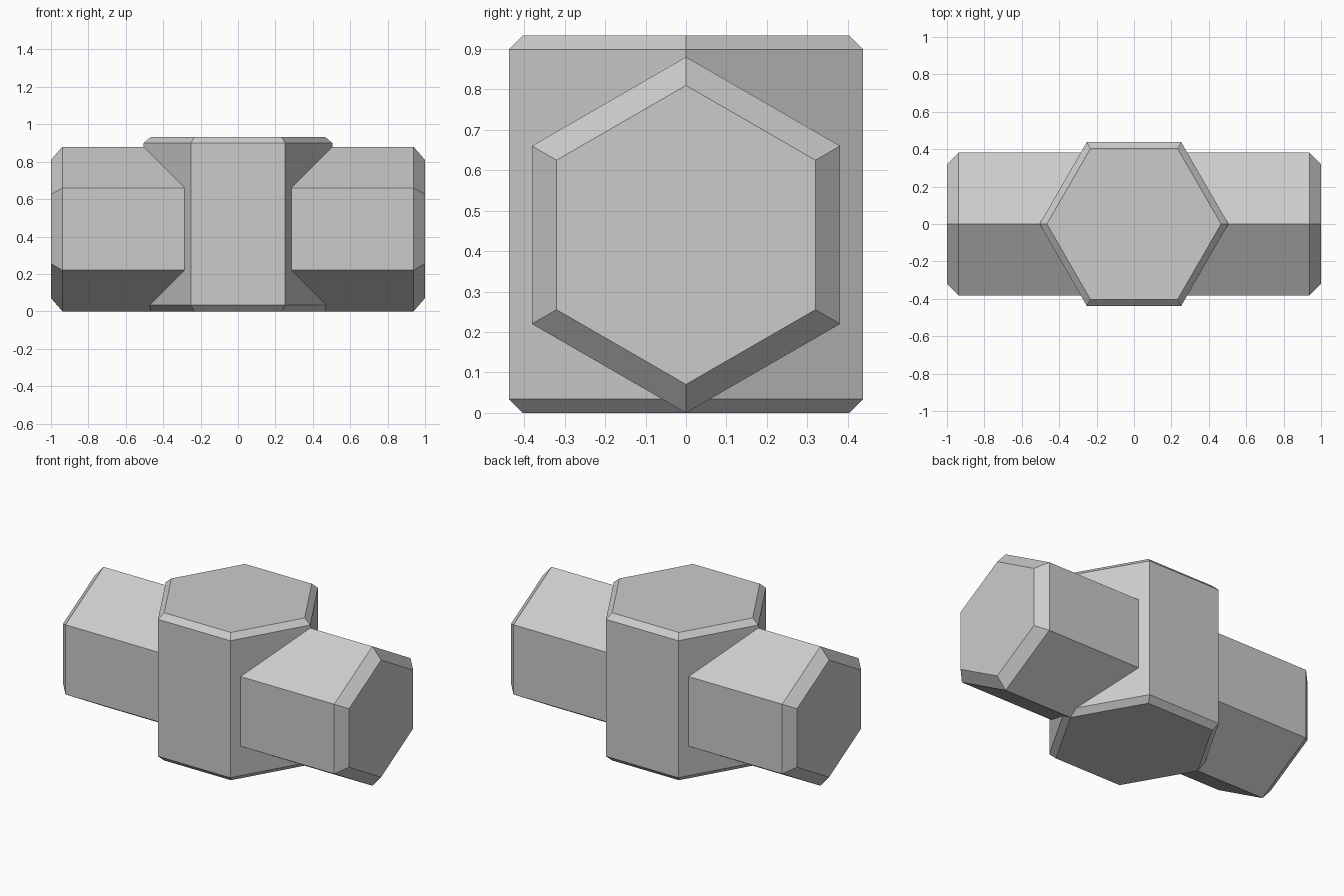
import bpy, bmesh
from math import cos, sin, pi
from mathutils import Matrix, Vector

if "Cube" in bpy.data.objects:
    bpy.data.objects.remove(bpy.data.objects["Cube"])


def hex_bar(name, radius, length, chamfer, matrix):
    """Six-sided bar along local z, with chamfered ends, centred on its origin."""
    h = length / 2
    small = radius - chamfer / cos(pi / 6)
    bm = bmesh.new()
    rings = []
    for r, z in ((small, -h), (radius, -h + chamfer), (radius, h - chamfer), (small, h)):
        rings.append([bm.verts.new((r * cos(i * pi / 3), r * sin(i * pi / 3), z))
                      for i in range(6)])
    for low, high in zip(rings, rings[1:]):
        for i in range(6):
            j = (i + 1) % 6
            bm.faces.new((low[i], low[j], high[j], high[i]))
    bm.faces.new(rings[0][::-1])
    bm.faces.new(rings[-1])
    bm.transform(matrix)
    mesh = bpy.data.meshes.new(name)
    bm.to_mesh(mesh)
    bm.free()
    obj = bpy.data.objects.new(name, mesh)
    bpy.context.collection.objects.link(obj)
    return obj


# Upright hub, corners pointing along x
hex_bar("upright_hub", 0.505, 0.933, 0.034, Matrix.Translation(Vector((0, 0, 0.4665))))

# Long crossbar along x, corners pointing up and down
hex_bar("crossbar", 0.44, 2.0, 0.061,
        Matrix.Translation(Vector((0, 0, 0.44))) @ Matrix.Rotation(pi / 2, 4, 'Y'))
